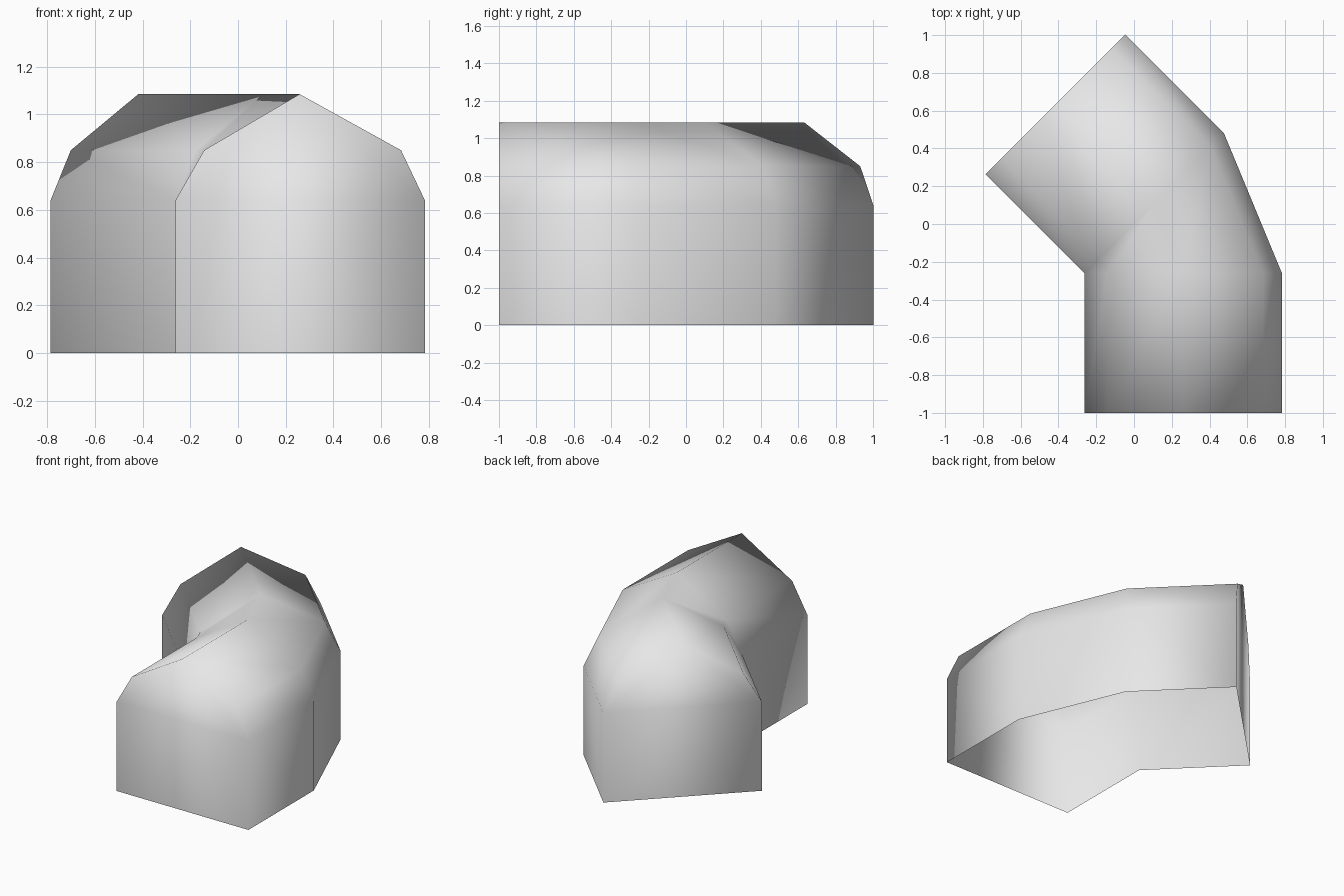
import bpy, bmesh
from math import radians
from mathutils import Matrix, Vector

cube = bpy.data.objects.get("Cube")
if cube:
    bpy.data.objects.remove(cube)

grey = bpy.data.materials.new("light_grey")
grey.use_nodes = True
grey.diffuse_color = (0.8, 0.8, 0.8, 1)
grey.node_tree.nodes["Principled BSDF"].inputs["Base Color"].default_value = (0.8, 0.8, 0.8, 1)

# Tunnel cross-section: distance from the inner wall, height
WIDTH, LENGTH = 1.045, 0.74
PROFILE = [(0, 0), (0, 0.64), (0.12, 0.85), (0.52, 1.085),
           (0.945, 0.85), (WIDTH, 0.64), (WIDTH, 0)]
PIVOT = Vector((-0.262, -0.26, 0))

# Two straight arms joined by one bend about the inner corner
STATIONS = [(0, -LENGTH), (0, 0), (45, 0), (45, LENGTH)]

bm = bmesh.new()
rings = []
for angle, along in STATIONS:
    turn = Matrix.Rotation(radians(angle), 3, 'Z')
    rings.append([bm.verts.new(PIVOT + turn @ Vector((u, along, z)))
                  for u, z in PROFILE])

# Walls and roof, left open underneath
for a, b in zip(rings, rings[1:]):
    for i in range(len(PROFILE) - 1):
        bm.faces.new((a[i], a[i + 1], b[i + 1], b[i]))

# End walls
bm.faces.new(rings[0][::-1])
bm.faces.new(rings[-1])

# Close the inner corner, where the bend has no width
bmesh.ops.remove_doubles(bm, verts=bm.verts, dist=0.001)
bmesh.ops.recalc_face_normals(bm, faces=bm.faces)
if sum(f.normal.z * f.calc_area() for f in bm.faces) < 0:
    bmesh.ops.reverse_faces(bm, faces=bm.faces)
for f in bm.faces:
    f.smooth = True

mesh = bpy.data.meshes.new("bent_tunnel")
bm.to_mesh(mesh)
bm.free()
mesh.materials.append(grey)
bpy.context.collection.objects.link(bpy.data.objects.new("bent_tunnel", mesh))
